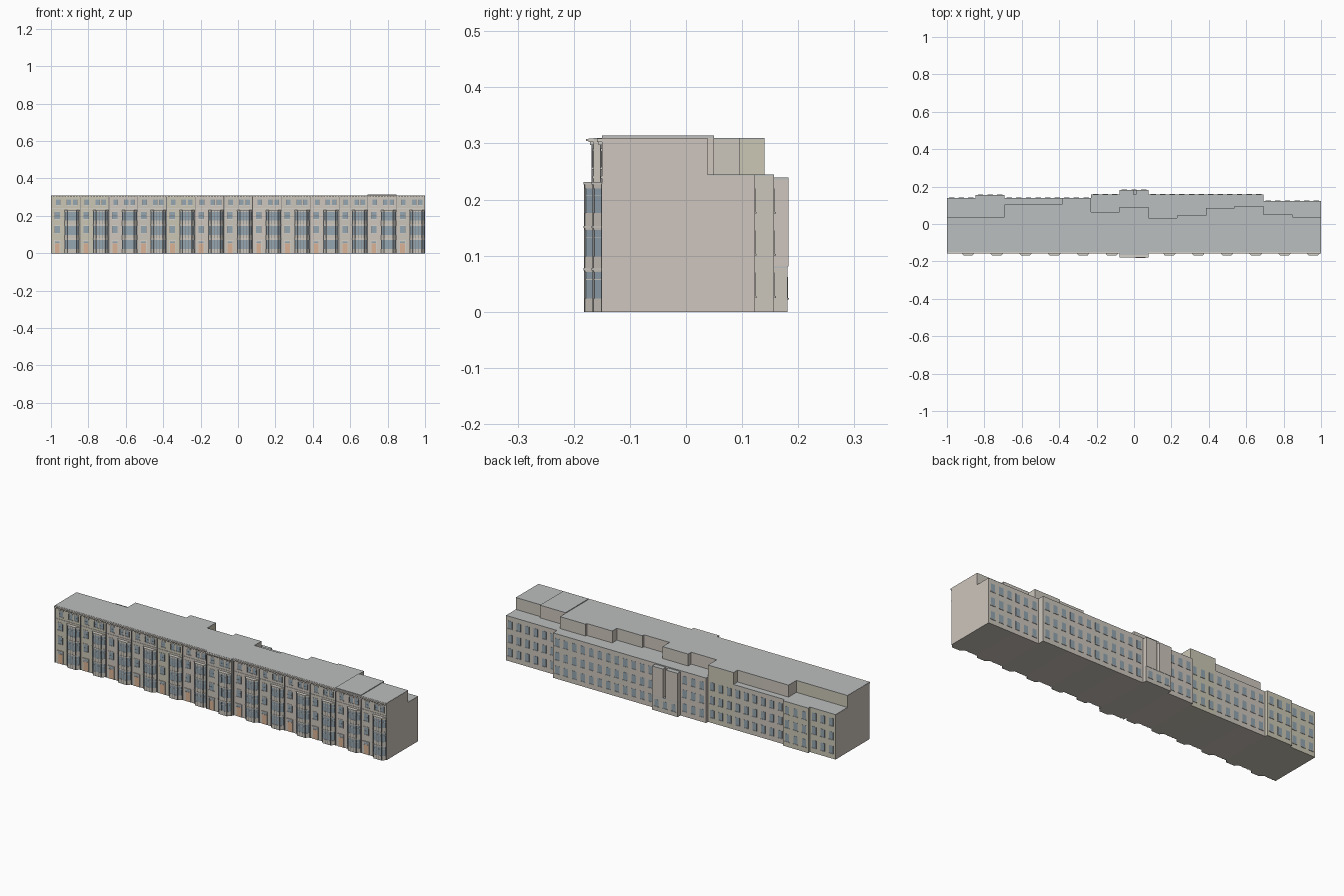
import bpy, bmesh

if "Cube" in bpy.data.objects:
    bpy.data.objects.remove(bpy.data.objects["Cube"])

COLORS = {
    "pink_stone": (0.63, 0.57, 0.52), "yellow_stone": (0.60, 0.57, 0.46),
    "grey_stone": (0.60, 0.56, 0.50), "end_stone": (0.62, 0.56, 0.51),
    "trim": (0.66, 0.63, 0.58), "roof": (0.50, 0.52, 0.52),
    "glass": (0.30, 0.38, 0.44), "frame": (0.22, 0.22, 0.22),
    "door": (0.70, 0.45, 0.30),
}
MATS = {}
for key, c in COLORS.items():
    MATS[key] = bpy.data.materials.new(key)
    MATS[key].diffuse_color = (*c, 1)

PARTS = {}


def part(name, mat):
    if name not in PARTS:
        PARTS[name] = (bmesh.new(), mat)
    return PARTS[name][0]


def prism(name, mat, pts, z0, z1):
    bm = part(name, mat)
    lo = [bm.verts.new((x, y, z0)) for x, y in pts]
    hi = [bm.verts.new((x, y, z1)) for x, y in pts]
    bm.faces.new(lo[::-1])
    bm.faces.new(hi)
    n = len(pts)
    for i in range(n):
        j = (i + 1) % n
        bm.faces.new((lo[i], lo[j], hi[j], hi[i]))


def box(name, mat, x0, x1, y0, y1, z0, z1):
    prism(name, mat, [(x0, y0), (x1, y0), (x1, y1), (x0, y1)], z0, z1)


def window(side, x, y, z0, z1, w, bars=True):
    """Window on a wall; side is -1 for front and 1 for back."""
    def slab(name, mat, xa, xb, d, za, zb):
        ya, yb = sorted((y - side * 0.001, y + side * d))
        box(name, mat, xa, xb, ya, yb, za, zb)
    h = w / 2
    tag = "front" if side < 0 else "back"
    slab(tag + "_window_panes", "glass", x - h, x + h, 0.0008, z0, z1)
    slab(tag + "_window_sills", "trim", x - h - .002, x + h + .002, 0.003, z0 - .003, z0)
    if bars:
        slab(tag + "_window_lintels", "trim", x - h - .002, x + h + .002, 0.002, z1, z1 + .004)
        zm = (z0 + z1) / 2
        slab(tag + "_window_bars", "frame", x - h, x + h, 0.0014, zm - .0006, zm + .0006)
        for s in (-1, 1):
            slab(tag + "_window_bars", "frame", x + s * h - .0007, x + s * h + .0007, 0.0014, z0, z1)


def bay(cx, y):
    """Three storey splayed bay window."""
    def outline(g):
        return [(cx - .039 - g, y + .001), (cx - .023 - g / 2, y - .0155 - g),
                (cx + .023 + g / 2, y - .0155 - g), (cx + .039 + g, y + .001)]
    prism("bay_glass", "glass", outline(0), 0.002, 0.228)
    for z0, z1 in ((0, .024), (.071, .099), (.146, .176), (.220, .229)):
        prism("bay_bands", "grey_stone", outline(.001), z0, z1)
    for z in (.074, .149, .227):
        prism("bay_ledges", "trim", outline(.0025), z, z + .004)
    for z in (.057, .132, .206):
        prism("bay_bars", "trim", outline(.0006), z, z + .0015)
    for px, py in outline(0):
        box("bay_posts", "frame", px - .0022, px + .0022, py - .0012, py + .002, 0, .228)
    for px in (cx - .008, cx + .008):
        box("bay_posts", "frame", px - .001, px + .001, y - .0168, y - .014, 0, .228)


N = 13
W = 2 / N
# depth of the lower floors and of the top floor for each house, left to right
LOW = [.14, .155, .14, .14, .14, .157, .157, .157, .157, .157, .157, .123, .123]
TOP = [.037, .037, .105, .105, .14, .065, .092, .032, .046, .086, .096, .05, .038]
WALLS = ["yellow_stone", "yellow_stone", "pink_stone", "grey_stone", "yellow_stone",
         "pink_stone", "grey_stone", "pink_stone", "grey_stone", "pink_stone",
         "grey_stone", "pink_stone", "grey_stone"]

for i in range(N):
    x0, x1 = -1 + i * W, -1 + (i + 1) * W
    centre = i == 6
    front = -.165 if centre else -.15
    wall = WALLS[i]
    top = .314 if i == 11 else .31
    at = lambda f: x0 + f * W

    # house body, top storey and roofs
    body = "house_walls_" + wall
    box(body, wall, x0, x1, front, LOW[i], 0, .242)
    box("top_floor_" + wall, wall, x0, x1, front, TOP[i], .242, top - .003)
    box("main_roof", "roof", x0, x1, front, TOP[i], top - .003, top)
    if TOP[i] < LOW[i]:
        box("rear_roof", "roof", x0, x1, TOP[i] - .001, LOW[i], .242, .245)

    # cornice with brackets
    box("cornice", "trim", x0, x1, front - .009, front + .001, .303, .309)
    if centre:
        box("cornice", "trim", x0, x1, front - .013, front + .001, .3045, .308)
    for k in range(10):
        bx = x0 + (k + .5) * W / 10
        box("cornice_brackets", "trim", bx - .003, bx + .003, front - .006, front + .001, .297, .303)
    box("string_course", "trim", x0, x1, front - .002, front + .001, .238, .242)

    # front bay, door and windows
    bay(at(.73), front)
    dx = at(.22)
    box("doors", "door", dx - .013, dx + .013, front - .001, front + .001, 0, .052)
    box("door_fanlights", "glass", dx - .013, dx + .013, front - .001, front + .001, .054, .064)
    for s in (-1, 1):
        box("door_surrounds", "trim", dx + s * .015 - .002, dx + s * .015 + .002,
            front - .003, front + .001, 0, .066)
    box("door_surrounds", "trim", dx - .019, dx + .019, front - .005, front + .001, .066, .071)
    for z in (.108, .182):
        window(-1, dx, front, z, z + .038, .028)
    for f in (.25, .62, .84):
        window(-1, at(f), front, .257, .287, .023)
    # downpipe at the party wall
    box("downpipes", "frame", x0 + .001, x0 + .004, front - .003, front + .001, 0, .303)

    # back windows
    if centre:
        continue
    for k in range(3):
        for z in (.028, .103, .178):
            window(1, x0 + (k + .5) * W / 3, LOW[i], z, z + .042, .025, False)

# rear centre projection: low base, two tall shafts and a cap
cx0, cx1 = -W / 2, W / 2
box("rear_base", "grey_stone", cx0, cx1, .15, .181, 0, .078)
box("rear_base_roof", "roof", cx0, cx1, .15, .181, .078, .081)
for k in range(3):
    window(1, cx0 + (k + .5) * W / 3, .181, .025, .062, .025, False)
for a, b in ((cx0, -.004), (.012, cx1)):
    box("rear_shafts", "end_stone", a, b, .15, .1825, .081, .236)
    box("rear_shaft_roofs", "roof", a, b, .15, .1825, .236, .239)

# plain end walls
for s, low, up in ((-1, .14, .037), (1, .123, .038)):
    xa, xb = sorted((s * .999, s * 1.0005))
    box("end_walls", "end_stone", xa, xb, -.15, low, 0, .243)
    box("end_walls", "end_stone", xa, xb, -.15, up, .243, .309)

for name, (bm, mat) in PARTS.items():
    bmesh.ops.recalc_face_normals(bm, faces=bm.faces)
    me = bpy.data.meshes.new(name)
    bm.to_mesh(me)
    bm.free()
    me.materials.append(MATS[mat])
    bpy.context.collection.objects.link(bpy.data.objects.new(name, me))

for m in bpy.data.materials:
    if m.users and not m.is_grease_pencil:
        m.use_nodes = True
        m.node_tree.nodes["Principled BSDF"].inputs["Base Color"].default_value = m.diffuse_color
